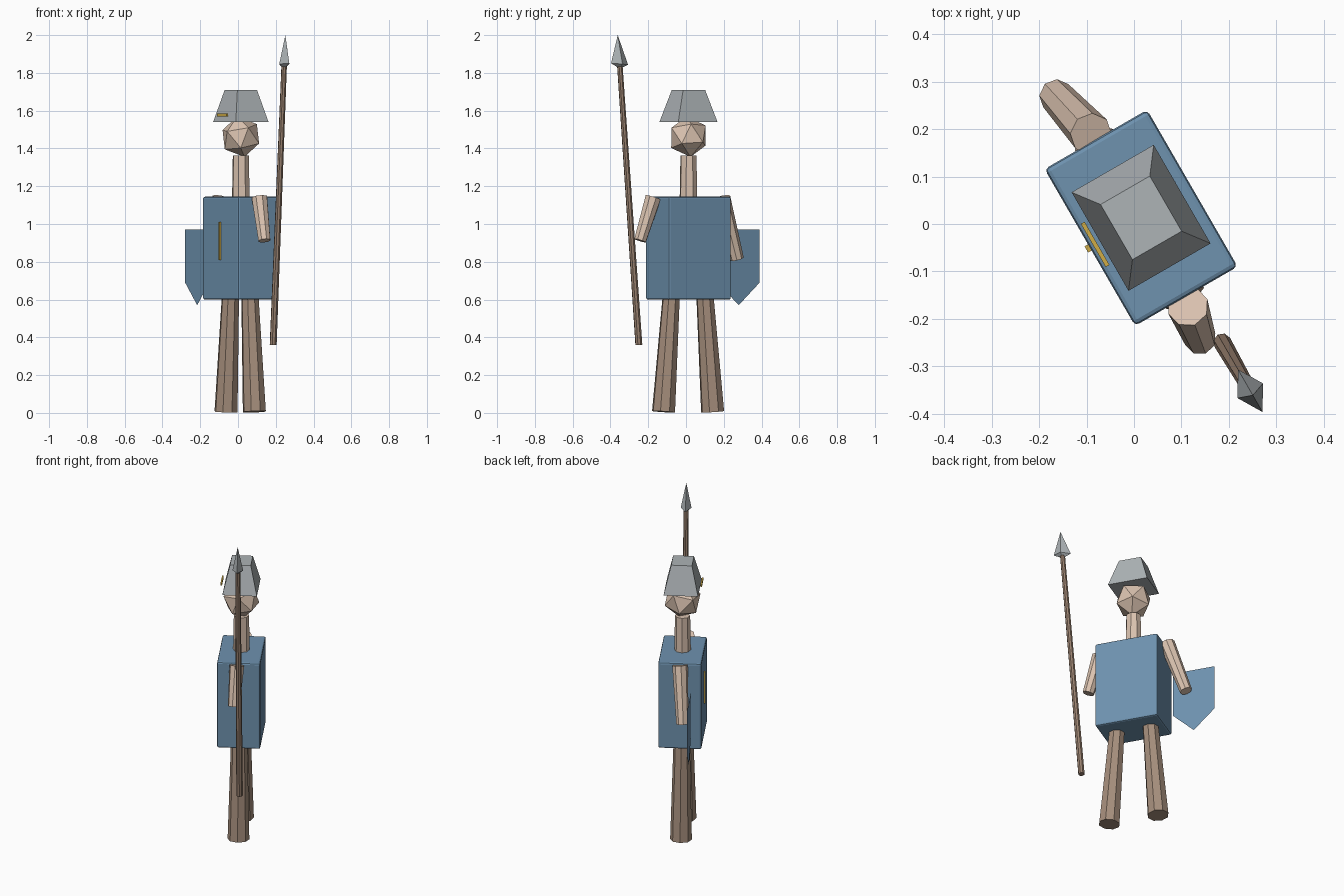
import bpy, bmesh, math
from mathutils import Matrix, Vector

if "Cube" in bpy.data.objects:
    bpy.data.objects.remove(bpy.data.objects["Cube"])

# Figure is built facing -y, then turned 60 degrees about its own centre
TURN = Matrix.Translation((0.015, 0.013, 0)) @ Matrix.Rotation(math.radians(-60), 4, 'Z')


def colour(name, r, g, b):
    m = bpy.data.materials.new(name)
    lin = [((c / 255 + 0.055) / 1.055) ** 2.4 for c in (r, g, b)]
    m.diffuse_color = (*lin, 1)
    m.use_nodes = True
    m.node_tree.nodes["Principled BSDF"].inputs["Base Color"].default_value = m.diffuse_color
    return m


skin = colour("pale skin", 219, 195, 176)
brown = colour("trouser brown", 165, 142, 124)
wood = colour("spear wood", 154, 130, 112)
blue = colour("tunic blue", 110, 146, 175)
steel = colour("steel grey", 173, 179, 182)
gold = colour("gold trim", 208, 172, 70)


def finish(name, bm, mat):
    bm.transform(TURN)
    bmesh.ops.recalc_face_normals(bm, faces=bm.faces[:])
    me = bpy.data.meshes.new(name)
    bm.to_mesh(me)
    bm.free()
    me.materials.append(mat)
    ob = bpy.data.objects.new(name, me)
    bpy.context.collection.objects.link(ob)
    return ob


def rod(name, low, high, r_low, r_high, mat, sides=8):
    """Tapered cylinder between two points."""
    low, high = Vector(low), Vector(high)
    axis = high - low
    bm = bmesh.new()
    bmesh.ops.create_cone(bm, cap_ends=True, segments=sides, radius1=r_low,
                          radius2=r_high, depth=axis.length)
    bm.transform(Matrix.Translation((low + high) / 2)
                 @ axis.to_track_quat('Z', 'Y').to_matrix().to_4x4())
    return finish(name, bm, mat)


def box(name, centre, size, mat, top=(1, 1)):
    """Box whose upper face may be scaled down."""
    bm = bmesh.new()
    bmesh.ops.create_cube(bm, size=1)
    for v in bm.verts:
        k = top if v.co.z > 0 else (1, 1)
        v.co = Vector((v.co.x * size[0] * k[0], v.co.y * size[1] * k[1],
                       v.co.z * size[2])) + Vector(centre)
    return finish(name, bm, mat)


# Torso with softened edges
torso = box("torso", (0, 0, 0.872), (0.382, 0.25, 0.545), blue)
bev = torso.modifiers.new("soft edges", 'BEVEL')
bev.width = 0.01
bev.segments = 2

# Legs
for side, s in (("left", -1), ("right", 1)):
    rod(side + "_leg", (s * 0.15, -0.004, 0.006), (s * 0.103, -0.004, 0.62),
        0.063, 0.047, brown)

# Arms
rod("right_arm", (0.284, -0.02, 0.912), (0.211, -0.008, 1.14), 0.034, 0.044, skin)
rod("left_arm", (-0.313, -0.027, 0.815), (-0.206, -0.003, 1.14), 0.036, 0.045, skin)

# Neck and faceted head
rod("neck", (0, 0, 1.14), (0, 0, 1.362), 0.048, 0.044, skin)
bm = bmesh.new()
bmesh.ops.create_icosphere(bm, subdivisions=1, radius=0.109)
bm.transform(Matrix.Translation((0, 0, 1.462)) @ Matrix.Rotation(math.radians(12), 4, 'X'))
finish("head", bm, skin)

# Helmet and gold strips
box("helmet", (0, 0, 1.625), (0.24, 0.2, 0.17), steel, (0.56, 0.6))
box("helmet_strip", (0, -0.112, 1.577), (0.105, 0.009, 0.014), gold)
box("tunic_strip", (0, -0.129, 0.91), (0.015, 0.009, 0.2), gold)

# Flat pointed shield
bm = bmesh.new()
outline = [(-0.128, 0.97), (-0.128, 0.69), (0, 0.57), (0.128, 0.69), (0.128, 0.97)]
bm.faces.new([bm.verts.new((-0.346 + x, -0.067, z)) for x, z in outline])
finish("shield", bm, blue)

# Leaning spear shaft
rod("spear_shaft", (0.313, 0.017, 0.36), (0.429, 0.017, 1.835), 0.019, 0.015, wood)

# Four-sided spearhead
bm = bmesh.new()
tip = bm.verts.new((0.442, 0.017, 2.0))
heel = bm.verts.new((0.429, 0.017, 1.822))
ring = [bm.verts.new((0.431 + x, 0.017 + y, 1.847 + 0.08 * x))
        for x, y in ((0.052, 0), (0, 0.031), (-0.052, 0), (0, -0.031))]
for i in range(4):
    a, b = ring[i], ring[(i + 1) % 4]
    bm.faces.new((a, b, tip))
    bm.faces.new((b, a, heel))
finish("spear_head", bm, steel)
